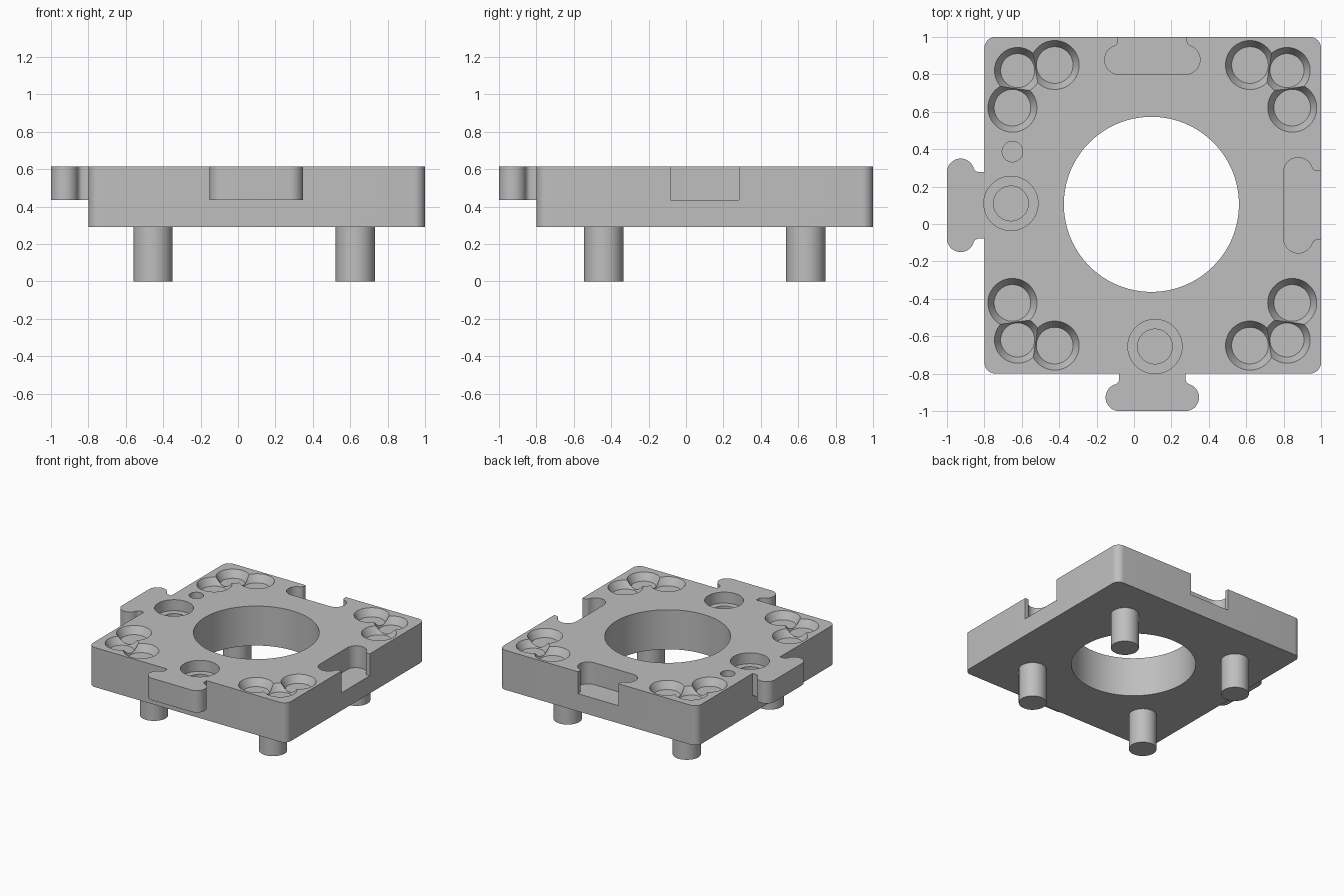
import bpy, bmesh
from math import sin, cos, acos, degrees, pi, radians
from mathutils import Matrix, Vector

if "Cube" in bpy.data.objects:
    bpy.data.objects.remove(bpy.data.objects["Cube"])

TOP, BASE, LEDGE = 0.615, 0.29, 0.435
CX, CY, HALF = 0.098, 0.1, 0.9

grey = bpy.data.materials.new("light grey")
grey.use_nodes = True
colour = (0.52, 0.52, 0.52, 1)
grey.diffuse_color = colour
grey.node_tree.nodes["Principled BSDF"].inputs["Base Color"].default_value = colour


def stacked(name, loops):
    """Solid skinned through matching horizontal loops, bottom to top."""
    bm = bmesh.new()
    rings = [[bm.verts.new(p) for p in loop] for loop in loops]
    for low, high in zip(rings, rings[1:]):
        for i in range(len(low)):
            j = (i + 1) % len(low)
            bm.faces.new((low[i], low[j], high[j], high[i]))
    bm.faces.new(rings[0])
    bm.faces.new(rings[-1])
    bmesh.ops.recalc_face_normals(bm, faces=bm.faces)
    mesh = bpy.data.meshes.new(name)
    bm.to_mesh(mesh)
    bm.free()
    obj = bpy.data.objects.new(name, mesh)
    bpy.context.collection.objects.link(obj)
    mesh.materials.append(grey)
    return obj


def prism(name, outline, low, high):
    return stacked(name, [[(x, y, z) for x, y in outline] for z in (low, high)])


def turned(name, x, y, profile, sides=64):
    """Upright turned solid from (radius, height) pairs."""
    return stacked(name, [[(x + r * cos(2 * pi * i / sides), y + r * sin(2 * pi * i / sides), z)
                           for i in range(sides)] for r, z in profile])


def arc(x, y, r, start, end, steps=10):
    angles = [radians(start + (end - start) * i / steps) for i in range(steps + 1)]
    return [(x + r * cos(a), y + r * sin(a)) for a in angles]


def combine(target, tool, operation):
    mod = target.modifiers.new(operation.title(), "BOOLEAN")
    mod.operation, mod.solver, mod.object = operation, "EXACT", tool
    bpy.context.view_layer.objects.active = target
    bpy.ops.object.modifier_apply(modifier=mod.name)
    bpy.data.objects.remove(tool)


def joint_outline(grow, x, y, turn):
    """T-shaped joint with rounded ends, pointing along local +y from the plate edge."""
    neck, bulb, fillet = 0.178 + grow, 0.073 + grow, 0.03
    bulb_x, bulb_y = 0.25 + grow - bulb, 0.2 - bulb
    # The fillet is tangent to both the neck and the round end
    gap = bulb + fillet
    tilt = acos((neck + fillet - bulb_x) / gap)
    half = [(neck, -0.04)]
    half += arc(neck + fillet, bulb_y - gap * sin(tilt), fillet, 180, 180 - degrees(tilt), 8)
    half += arc(bulb_x, bulb_y, bulb, -degrees(tilt), 90, 16)[1:]
    spin = Matrix.Rotation(radians(turn), 2)
    points = half + [(-u, v) for u, v in reversed(half)]
    return [Vector((x, y)) + spin @ Vector(p) for p in points]


# Plate with rounded corners
inner = HALF - 0.06
outline = []
for k, (sx, sy) in enumerate(((1, 1), (-1, 1), (-1, -1), (1, -1))):
    outline += arc(0.1 + sx * inner, 0.1 + sy * inner, 0.06, 90 * k, 90 * k + 90)
plate = prism("plate", outline, BASE, TOP)

# Interlocking tabs on the front and right, matching slots on the back and left
for x, y, turn in ((CX, -0.8, 180), (-0.8, CY, 90)):
    combine(plate, prism("tab", joint_outline(0, x, y, turn), LEDGE, TOP), "UNION")
for x, y, turn in ((CX, 1.0, 180), (1.0, CY, 90)):
    combine(plate, prism("slot", joint_outline(0.005, x, y, turn), LEDGE, TOP + 0.1), "DIFFERENCE")

# Central opening
combine(plate, turned("opening", 0.093, 0.105, [(0.468, 0.1), (0.468, 0.8)], 128), "DIFFERENCE")

# Tapered sockets, three in each corner
for sx in (-1, 1):
    for sy in (-1, 1):
        for dx, dy, r in ((0.522, 0.75, 0.098), (0.748, 0.522, 0.098), (0.72, 0.72, 0.091)):
            profile = [(r, TOP - 0.06), (r + 0.033, TOP), (r + 0.033, TOP + 0.05)]
            combine(plate, turned("socket", CX + sx * dx, CY + sy * dy, profile), "DIFFERENCE")

# Stepped round recesses beside the tabs, and a small pin hole
for x, y in ((-0.658, 0.11), (0.112, -0.655)):
    profile = [(0.093, TOP - 0.14), (0.093, TOP - 0.09), (0.145, TOP - 0.09), (0.145, TOP + 0.05)]
    combine(plate, turned("recess", x, y, profile), "DIFFERENCE")
combine(plate, turned("pin_hole", -0.65, 0.387, [(0.055, TOP - 0.05), (0.055, TOP + 0.05)], 32),
        "DIFFERENCE")

# Four round legs
parts = [plate]
for end, sy in (("front", -1), ("back", 1)):
    for side, x in (("right", -0.455), ("left", 0.627)):
        parts.append(turned(f"{end}_{side}_leg", x, CY + sy * 0.54, [(0.105, 0), (0.105, BASE + 0.005)]))

# Smooth round walls, crisp edges
bpy.ops.object.select_all(action="DESELECT")
for part in parts:
    part.select_set(True)
bpy.context.view_layer.objects.active = plate
bpy.ops.object.shade_smooth_by_angle(angle=radians(30))
